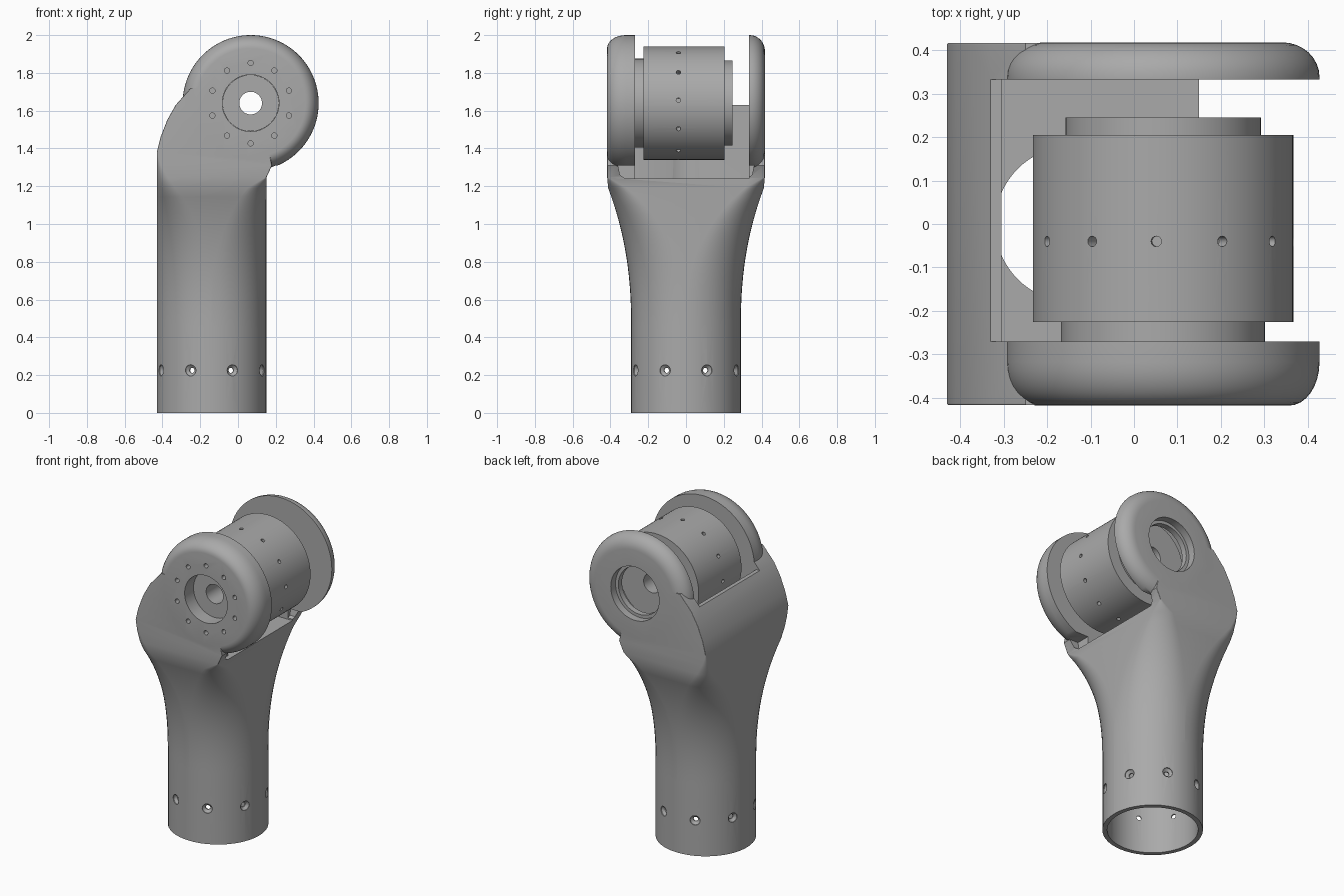
import bpy, bmesh
from math import pi, cos, sin, radians
from mathutils import Matrix

if "Cube" in bpy.data.objects:
    bpy.data.objects.remove(bpy.data.objects["Cube"], do_unlink=True)

grey = bpy.data.materials.new("machined grey")
grey.use_nodes = True
grey.diffuse_color = (0.4, 0.4, 0.4, 1)
grey.node_tree.nodes["Principled BSDF"].inputs["Base Color"].default_value = (0.4, 0.4, 0.4, 1)

TUBE_X = -0.14
HEAD = Matrix.Translation((0.067, 0, 1.64)) @ Matrix.Rotation(-pi / 2, 4, 'X')  # local z runs along y
SIDEWAYS = Matrix.Rotation(pi / 2, 4, 'Y')


def skin(bm, rings, loop=False):
    """Bridge a list of equal point rings; cap the ends or close the loop."""
    rows = [[bm.verts.new(p) for p in ring] for ring in rings]
    n = len(rows[0])
    pairs = list(zip(rows, rows[1:])) + ([(rows[-1], rows[0])] if loop else [])
    for a, b in pairs:
        for i in range(n):
            j = (i + 1) % n
            bm.faces.new((a[i], a[j], b[j], b[i]))
    if not loop:
        bm.faces.new(rows[0][::-1])
        bm.faces.new(rows[-1])


def lathe(bm, profile, matrix, segments=72, loop=False):
    """Turn (radius, height) points around the local z axis."""
    angles = [2 * pi * i / segments for i in range(segments)]
    skin(bm, [[matrix @ Matrix.Translation((r * cos(a), r * sin(a), h)).translation
               for a in angles] for r, h in profile], loop)


def finish(bm, name):
    bmesh.ops.recalc_face_normals(bm, faces=bm.faces)
    mesh = bpy.data.meshes.new(name)
    bm.to_mesh(mesh)
    bm.free()
    mesh.materials.append(grey)
    ob = bpy.data.objects.new(name, mesh)
    bpy.context.collection.objects.link(ob)
    return ob


def boolean(ob, bm, operation):
    tool = finish(bm, "tool")
    tool.hide_render = True
    mod = ob.modifiers.new("bool", 'BOOLEAN')
    mod.operation, mod.solver, mod.object = operation, 'EXACT', tool
    bpy.context.view_layer.objects.active = ob
    bpy.ops.object.modifier_apply(modifier=mod.name)
    bpy.data.objects.remove(tool, do_unlink=True)


def smooth(ob):
    bpy.ops.object.select_all(action='DESELECT')
    ob.select_set(True)
    bpy.context.view_layer.objects.active = ob
    bpy.ops.object.shade_smooth_by_angle(angle=radians(28))


def section(z, x0, x1, y, left, right):
    """Rounded rectangle with separate left and right corner radii."""
    corners = [(x1 - right, y - right, right, 0), (x0 + left, y - left, left, 1),
               (x0 + left, left - y, left, 2), (x1 - right, right - y, right, 3)]
    return [(cx + r * cos((q + k / 12) * pi / 2), cy + r * sin((q + k / 12) * pi / 2), z)
            for cx, cy, r, q in corners for k in range(13)]


# Tube that flares into the fork block
rings = [section(0, -0.43, 0.15, 0.2901, 0.29, 0.29)]
for i in range(17):
    t = i / 16
    r = 0.29 - 0.19 * t ** 3
    rings.append(section(0.45 + 0.74 * t, -0.43, 0.15, 0.2901 + 0.122 * t ** 2.3, r, r))
for z, x0, x1, left, right in [
        (1.245, -0.43, 0.15, 0.06, 0.004), (1.31, -0.43, 0.18, 0.025, 0.004),
        (1.38, -0.43, 0.165, 0.004, 0.004), (1.46, -0.41, 0.15, 0.004, 0.004),
        (1.55, -0.375, 0.13, 0.004, 0.004), (1.63, -0.33, 0.12, 0.004, 0.004),
        (1.72, -0.25, 0.1, 0.004, 0.004)]:
    rings.append(section(z, x0, x1, 0.417, left, right))
bm = bmesh.new()
skin(bm, rings)
body = finish(bm, "forked_tube_body")

# Round cheek plates with filleted outer rims
for side, inner, rx, ry in [(-1, 0.26, 0.07, 0.1), (1, 0.32, 0.085, 0.08)]:
    profile = [(0.36, side * inner)]
    for k in range(9):
        a = k / 8 * pi / 2
        profile.append((0.36 - rx + rx * cos(a), side * (0.418 - ry + ry * sin(a))))
    bm = bmesh.new()
    lathe(bm, profile, HEAD, 96)
    boolean(body, bm, 'UNION')

# Slot between the cheeks, leaving a low rear wall
outline = [(-0.305, 1.24), (1, 1.24), (1, 2.2), (-1, 2.2), (-1, 1.63), (-0.305, 1.63)]
bm = bmesh.new()
skin(bm, [[(x, y, z) for x, z in outline] for y in (-0.27, 0.333)])
boolean(body, bm, 'DIFFERENCE')

# Shallow relief under the cheeks at the open side
bm = bmesh.new()
relief = [(-0.32, 1.24), (0.32, 1.24), (0.35, 1.26), (0.36, 1.31), (-0.36, 1.31), (-0.35, 1.26)]
skin(bm, [[(x, y, z) for y, z in relief] for x in (0.12, 0.4)])
boolean(body, bm, 'DIFFERENCE')

# Tube bore, narrowing below the slot floor
bm = bmesh.new()
lathe(bm, [(0.262, -0.1), (0.262, 1.05), (0.18, 1.13), (0.18, 1.4)],
      Matrix.Translation((TUBE_X, 0, 0)))
boolean(body, bm, 'DIFFERENCE')

# Cheek openings: plain at the front, stepped at the back
bm = bmesh.new()
lathe(bm, [(0.15, -0.5), (0.15, -0.2)], HEAD)
lathe(bm, [(0.15, 0.3), (0.15, 0.37), (0.17, 0.37), (0.17, 0.5)], HEAD)
boolean(body, bm, 'DIFFERENCE')

# Screw holes on the front cheek and countersunk holes around the tube foot
bm = bmesh.new()
for k in range(10):
    a = 2 * pi * k / 10 + pi / 2
    spot = HEAD @ Matrix.Translation((0.213 * cos(a), 0.213 * sin(a), 0))
    lathe(bm, [(0.014, -0.45), (0.014, -0.34)], spot, 16)
for k in range(8):
    spot = Matrix.Translation((TUBE_X, 0, 0.225)) @ Matrix.Rotation((k + 0.5) * pi / 4, 4, 'Z') @ SIDEWAYS
    lathe(bm, [(0.014, 0.2), (0.014, 0.27), (0.03, 0.284), (0.03, 0.33)], spot, 20)
boolean(body, bm, 'DIFFERENCE')
smooth(body)

# Motor barrel with end flanges and a hollow shaft
bm = bmesh.new()
lathe(bm, [(0.06, -0.33), (0.149, -0.33), (0.149, -0.27), (0.235, -0.27), (0.235, -0.225),
           (0.3, -0.225), (0.3, 0.205), (0.225, 0.205), (0.225, 0.245), (0.06, 0.245)],
      HEAD, 96, loop=True)
motor = finish(bm, "motor_barrel")

# Ring of screw holes around the barrel
bm = bmesh.new()
for k in range(12):
    spot = HEAD @ Matrix.Translation((0, 0, -0.04)) @ Matrix.Rotation(radians(30 * k - 3), 4, 'Z') @ SIDEWAYS
    lathe(bm, [(0.012, 0.26), (0.012, 0.35)], spot, 16)
boolean(motor, bm, 'DIFFERENCE')
smooth(motor)
